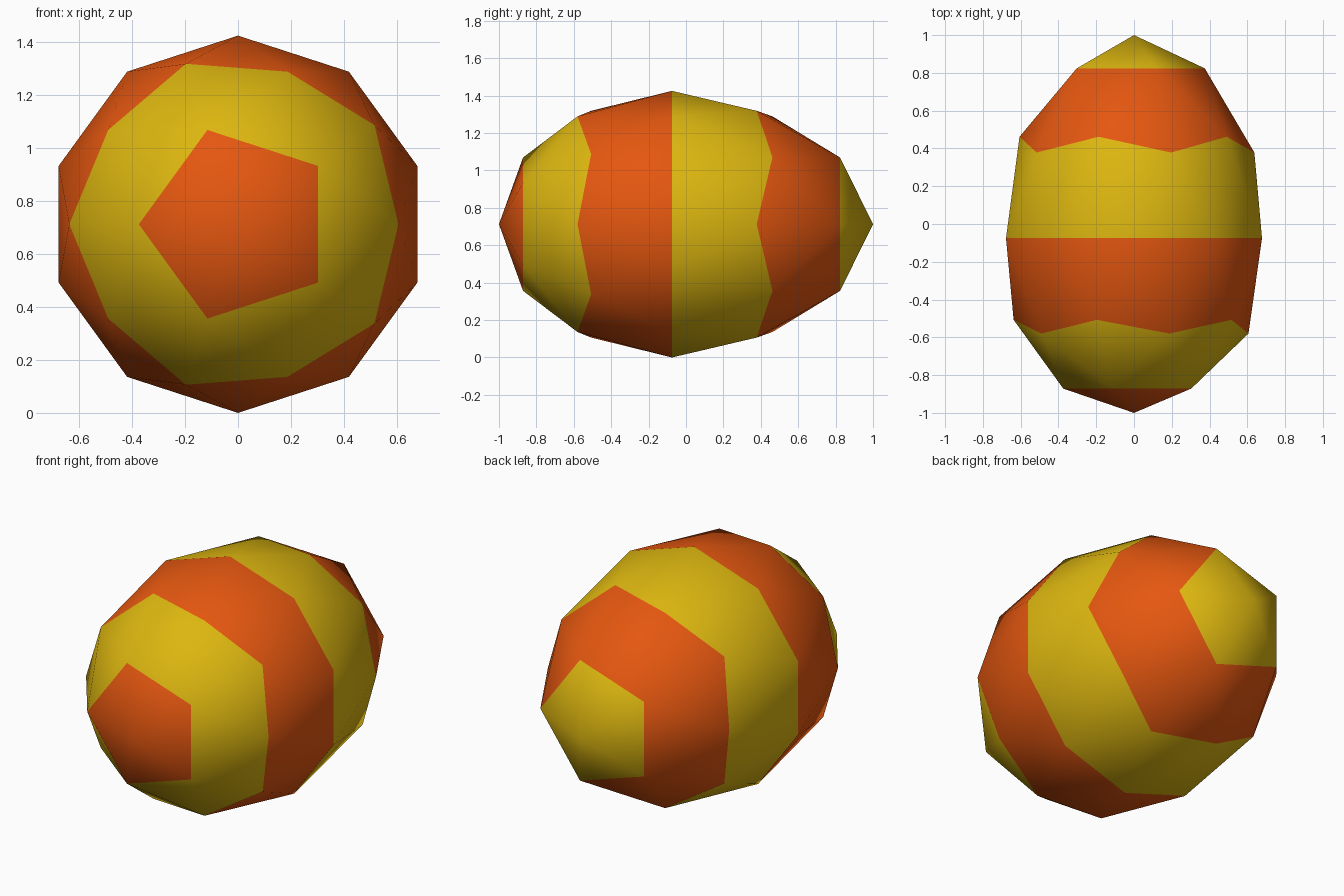
import bpy, bmesh

if "Cube" in bpy.data.objects:
    bpy.data.objects.remove(bpy.data.objects["Cube"])

RADIUS = 0.7125   # half width of the egg


def material(name, color):
    m = bpy.data.materials.new(name)
    m.diffuse_color = (*color, 1.0)
    m.use_nodes = True
    m.node_tree.nodes["Principled BSDF"].inputs["Base Color"].default_value = m.diffuse_color
    return m


def egg_length(u):
    # widest ring sits slightly forward, back end is more pointed
    return u + (u * u - 1) * (0.075 + 0.025 * max(u, 0))


# Low-poly sphere whose poles become the two ends of the egg
bm = bmesh.new()
bmesh.ops.create_icosphere(bm, subdivisions=2, radius=1)

# Alternating stripes, following the vertex rings from front to back
limits = (-0.8, -0.45, 0.0, 0.45, 0.8)
for f in bm.faces:
    u = sum(v.co.z for v in f.verts) / len(f.verts)
    f.material_index = sum(u > t for t in limits) % 2
    f.smooth = True

# Lay the egg down along y and shape it
for v in bm.verts:
    x, y, u = v.co
    v.co = (x * RADIUS, egg_length(u), RADIUS - y * RADIUS)

mesh = bpy.data.meshes.new("striped_egg")
bm.to_mesh(mesh)
bm.free()
mesh.materials.append(material("orange", (0.78, 0.095, 0.005)))
mesh.materials.append(material("yellow", (0.72, 0.47, 0.005)))
egg = bpy.data.objects.new("striped_egg", mesh)
bpy.context.collection.objects.link(egg)
